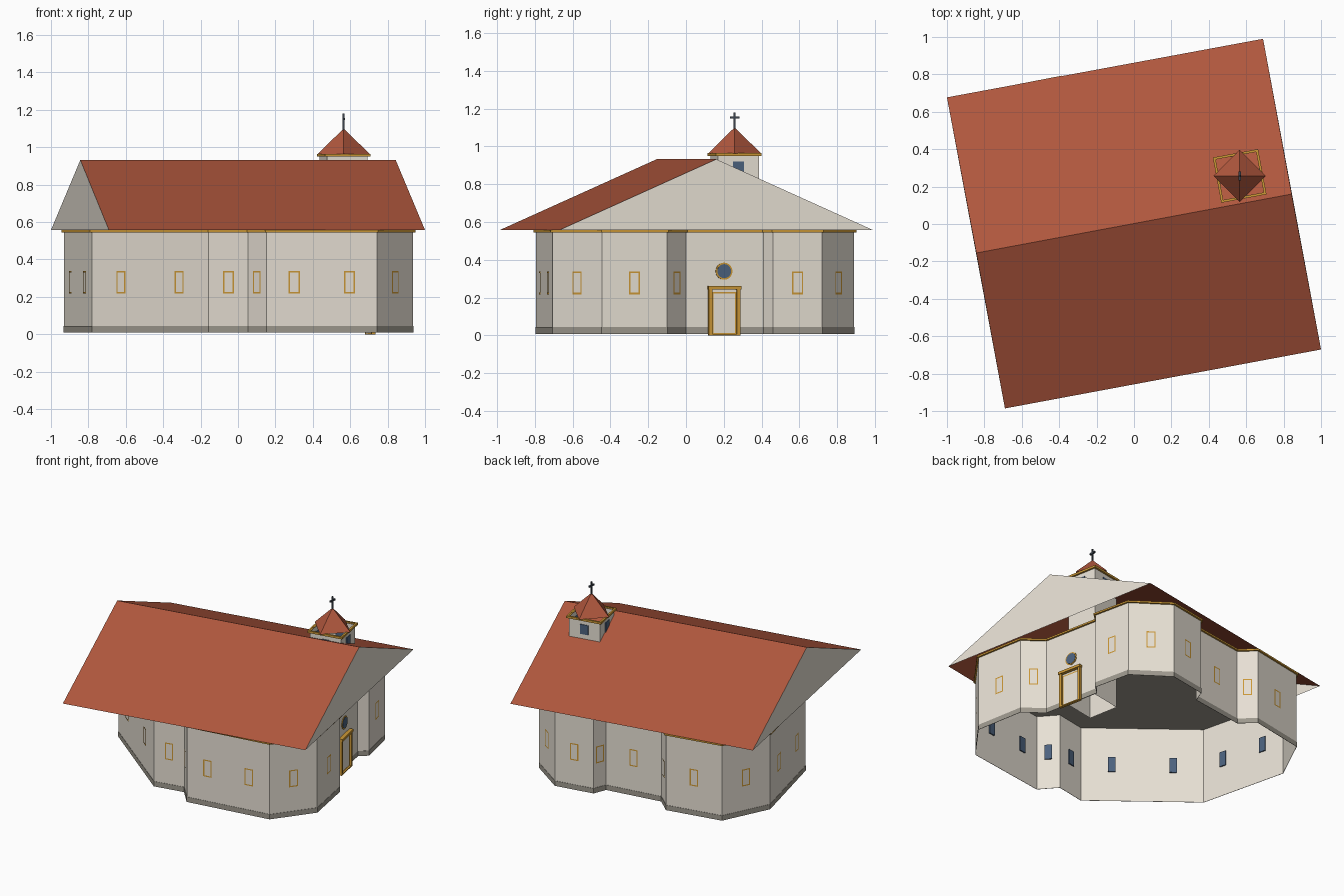
import bpy, bmesh, math
from mathutils import Vector, Matrix

if "Cube" in bpy.data.objects:
    bpy.data.objects.remove(bpy.data.objects["Cube"])


def material(name, srgb):
    m = bpy.data.materials.new(name)
    lin = [((c / 255 + 0.055) / 1.055) ** 2.4 for c in srgb]
    m.diffuse_color = (*lin, 1)
    m.use_nodes = True
    m.node_tree.nodes["Principled BSDF"].inputs["Base Color"].default_value = m.diffuse_color
    return m


WALL = material("cream plaster", (233, 226, 214))
STONE = material("grey stone", (158, 153, 142))
TILE = material("red tile", (176, 87, 61))
GOLD = material("ochre trim", (204, 152, 54))
GLASS = material("blue glass", (76, 98, 126))
IRON = material("dark iron", (60, 68, 78))


def finish(name, bm, *mats):
    me = bpy.data.meshes.new(name)
    bm.to_mesh(me)
    bm.free()
    ob = bpy.data.objects.new(name, me)
    for m in mats:
        me.materials.append(m)
    bpy.context.collection.objects.link(ob)
    return ob


def boxes(name, frame, parts, mat):
    """Boxes as (along, out, up, width, depth, height) in a wall's local frame."""
    bm = bmesh.new()
    for a, o, u, w, d, h in parts:
        m = frame @ Matrix.Translation((a, o, u)) @ Matrix.Diagonal((w, d, h, 1))
        bmesh.ops.create_cube(bm, size=1, matrix=m)
    bmesh.ops.recalc_face_normals(bm, faces=bm.faces)
    return finish(name, bm, mat)


def rim(name, frame, w, h, t, out, up):
    """Flat rectangular frame lying just in front of a wall, centred at height up."""
    bm = bmesh.new()
    rings = [[bm.verts.new(frame @ Vector((sx * (w / 2 - k), out, up + sz * (h / 2 - k))))
              for sx, sz in ((-1, -1), (1, -1), (1, 1), (-1, 1))] for k in (0, t)]
    for i in range(4):
        j = (i + 1) % 4
        bm.faces.new((rings[0][i], rings[0][j], rings[1][j], rings[1][i]))
    return finish(name, bm, GOLD)


def offset(pts, dist):
    """Mitred outward offset of a counter-clockwise outline."""
    out = []
    for i, p in enumerate(pts):
        a = (p - pts[i - 1]).normalized()
        b = (pts[(i + 1) % len(pts)] - p).normalized()
        n1, n2 = Vector((a.y, -a.x)), Vector((b.y, -b.x))
        out.append(p + (n1 + n2) * dist / (1 + n1.dot(n2)))
    return out


def shell(name, pts, z0, z1, mat, cap=None):
    bm = bmesh.new()
    lo = [bm.verts.new((p.x, p.y, z0)) for p in pts]
    hi = [bm.verts.new((p.x, p.y, z1)) for p in pts]
    for i in range(len(pts)):
        j = (i + 1) % len(pts)
        bm.faces.new((lo[i], lo[j], hi[j], hi[i]))
    if cap:
        bm.faces.new(hi).material_index = 1
    return finish(name, bm, *([mat, cap] if cap else [mat]))


def band(name, pts, dist, z0, z1, mat):
    """Ring that wraps an outline, closed against the wall."""
    bm = bmesh.new()
    outer = offset(pts, dist)
    rings = [[bm.verts.new((p.x, p.y, z)) for p in q]
             for q, z in ((pts, z0), (outer, z0), (outer, z1), (pts, z1))]
    n = len(pts)
    for r in range(3):
        for i in range(n):
            j = (i + 1) % n
            bm.faces.new((rings[r][i], rings[r][j], rings[r + 1][j], rings[r + 1][i]))
    return finish(name, bm, mat)


def wall_frame(p, q, t):
    """Local frame on a wall: x along, y outward, z up."""
    d = (q - p).normalized()
    c = p.lerp(q, t)
    return Matrix(((d.x, d.y, 0, c.x), (d.y, -d.x, 0, c.y), (0, 0, 1, 0), (0, 0, 0, 1)))


# Walls: outline corners and number of windows on the wall that follows each
plan = [(-.931, .385, 2), (-.78, -.23, 2), (-.157, -.72, 1), (.053, -.68, 1), (.153, -.793, 2),
        (.743, -.705, 1), (.935, -.445, 1), (.872, -.10, 1), (.738, 0, 0), (.655, .41, 0),
        (.71, .46, 1), (.652, .72, 1), (.41, .888, 1), (.14, .84, 1), (.105, .75, 1),
        (-.29, .69, 1), (-.39, .78, 1), (-.777, .705, 1)]
outline = [Vector(p[:2]) for p in plan]
shell("walls", outline, .009, .55, WALL, cap=STONE)
band("plinth", outline, .002, .009, .045, STONE)
band("cornice", outline, .012, .545, .557, GOLD)

# Windows: flat trim outside, glass on the inside of the wall
for i, (_, _, count) in enumerate(plan):
    p, q = outline[i], outline[(i + 1) % len(plan)]
    for k in range(count):
        f = wall_frame(p, q, (2 * k + 1) / (2 * count))
        rim("window_trim", f, .06, .12, .008, .003, .278)
        boxes("window_glass", f, [(0, -.008, .276, .048, .008, .106)], GLASS)

# Entrance and round window
front = wall_frame(outline[8], outline[9], .49)
boxes("door_surround", front, [(-.076, .010, .122, .020, .020, .244), (.076, .010, .122, .020, .020, .244),
                               (0, .013, .252, .176, .026, .018), (0, .010, .004, .15, .020, .008)], GOLD)
boxes("door_panel", front, [(0, .003, .122, .134, .006, .236)], WALL)
rim("door_inner_trim", front, .130, .222, .007, .008, .118)


def disc(name, r, depth, mat):
    bm = bmesh.new()
    m = front @ Matrix.Translation((0, depth / 2, .34)) @ Matrix.Rotation(math.pi / 2, 4, 'X')
    bmesh.ops.create_cone(bm, cap_ends=True, segments=40, radius1=r, radius2=r, depth=depth, matrix=m)
    bmesh.ops.recalc_face_normals(bm, faces=bm.faces)
    finish(name, bm, mat)


disc("round_window_trim", .045, .004, GOLD)
disc("round_window_glass", .037, .006, GLASS)

# Roof: two slopes and two plastered gables, open below
bm = bmesh.new()
v = [bm.verts.new(c) for c in ((-.69, -.986, .557), (1, -.671, .557), (.69, .99, .557), (-1, .677, .557),
                               (-.843, -.155, .932), (.843, .16, .932))]
for ids, m in (((0, 1, 5, 4), 0), ((2, 3, 4, 5), 0), ((1, 2, 5), 1), ((3, 0, 4), 1)):
    bm.faces.new([v[i] for i in ids]).material_index = m
finish("roof", bm, TILE, WALL)

# Bell tower: open square shaft turned with the roof
cx, cy, half = .565, .257, .11
turn = Matrix.Rotation(math.radians(10.5), 2)
square = [Vector((cx, cy)) + turn @ Vector((sx * half, sy * half))
          for sx, sy in ((-1, -1), (1, -1), (1, 1), (-1, 1))]
shell("tower_shaft", square, .012, .955, WALL)
band("tower_cornice", square, .013, .95, .965, GOLD)
for i in range(4):
    f = wall_frame(square[i], square[(i + 1) % 4], .5)
    boxes("tower_window", f, [(0, .002, .886, .058, .006, .068)], GLASS)

# Tower roof and cross
bm = bmesh.new()
bmesh.ops.create_cone(bm, cap_ends=True, segments=4, radius1=.14, radius2=0, depth=.137,
                      matrix=Matrix.Translation((cx, cy, 1.0315)))
finish("tower_roof", bm, TILE)
top = Matrix.Translation((cx, cy, 0))
boxes("cross", top, [(0, 0, 1.132, .010, .010, .096), (0, 0, 1.152, .012, .05, .011)], IRON)
